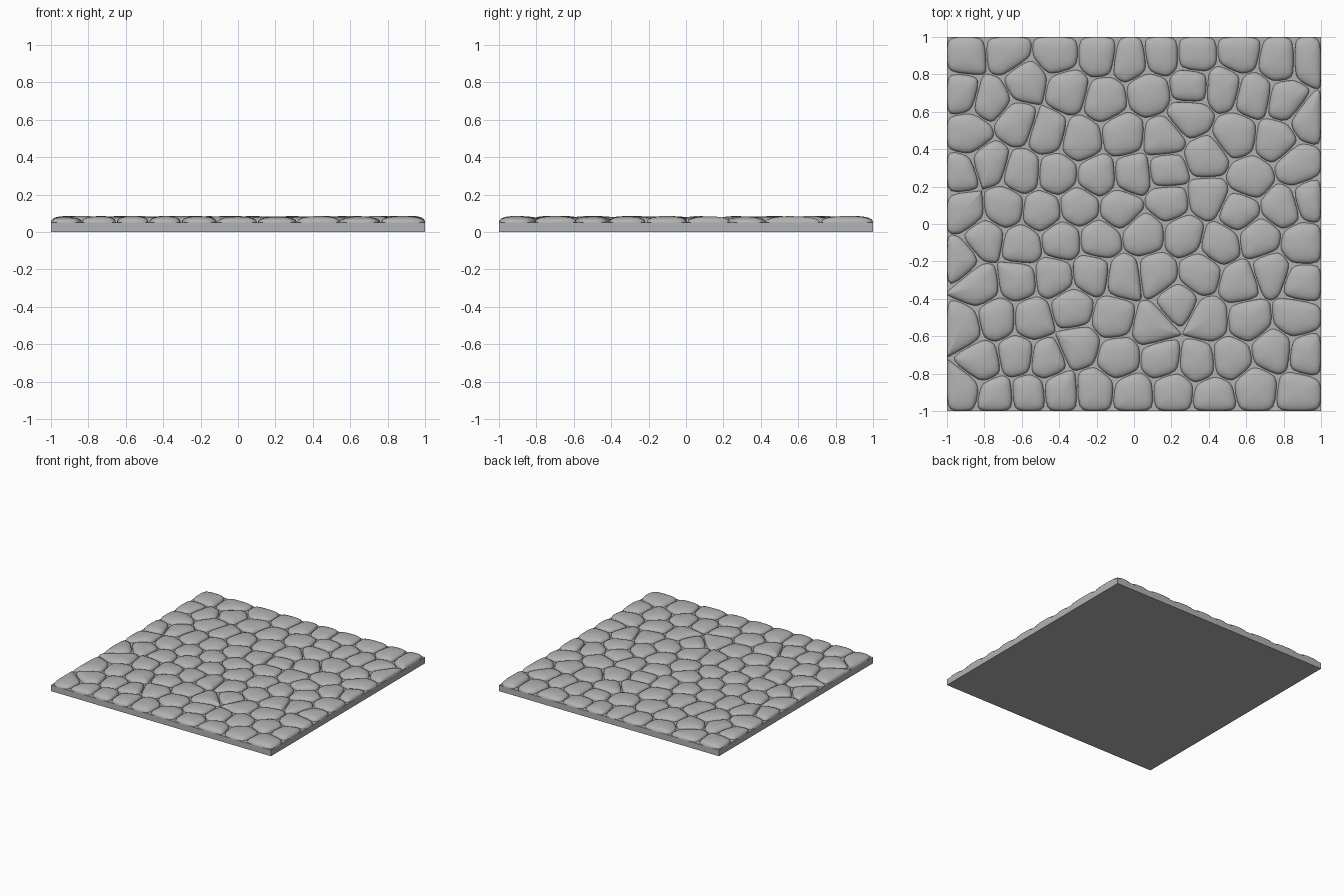
import bpy, bmesh, math, random
from mathutils import Vector

random.seed(7)
cube = bpy.data.objects.get("Cube")
if cube:
    bpy.data.objects.remove(cube, do_unlink=True)

SLAB_TOP = 0.05
GAP = 0.004          # half width of the joint between stones
COUNT = 10           # stones per row

stone_grey = bpy.data.materials.new("stone grey")
stone_grey.use_nodes = True
grey = (0.45, 0.45, 0.45, 1)
stone_grey.diffuse_color = grey
stone_grey.node_tree.nodes["Principled BSDF"].inputs["Base Color"].default_value = grey


def make_object(name, bm):
    mesh = bpy.data.meshes.new(name)
    bmesh.ops.recalc_face_normals(bm, faces=bm.faces)
    bm.to_mesh(mesh)
    bm.free()
    mesh.materials.append(stone_grey)
    obj = bpy.data.objects.new(name, mesh)
    bpy.context.collection.objects.link(obj)
    return obj


def clip(poly, point, normal):
    """Keep the part of a convex polygon behind a line."""
    out = []
    for a, b in zip(poly, poly[1:] + poly[:1]):
        da, db = (a - point).dot(normal), (b - point).dot(normal)
        if da <= 0:
            out.append(a)
        if da * db < 0:
            out.append(a.lerp(b, da / (da - db)))
    return out


def cell(i, seeds, gap):
    """Area nearest to one seed, inside the square."""
    poly = [Vector(c) for c in ((-1, -1), (1, -1), (1, 1), (-1, 1))]
    for j, other in enumerate(seeds):
        offset = other - seeds[i]
        if j != i and offset.length < 0.8:
            n = offset.normalized()
            poly = clip(poly, (seeds[i] + other) / 2 - n * gap, n)
    return poly


def centroid(poly):
    total, area = Vector((0, 0)), 0
    for a, b in zip(poly, poly[1:] + poly[:1]):
        cross = a.x * b.y - b.x * a.y
        total += (a + b) * cross
        area += cross
    return total / (3 * area)


def round_corners(poly, cut):
    out = []
    for a, b in zip(poly, poly[1:] + poly[:1]):
        out += [a.lerp(b, cut), a.lerp(b, 1 - cut)]
    return out


# Base slab
bm = bmesh.new()
bmesh.ops.create_cube(bm, size=1)
for v in bm.verts:
    v.co = (v.co.x * 2, v.co.y * 2, (v.co.z + 0.5) * SLAB_TOP)
make_object("base_slab", bm)

# Stone layout: a scattered grid, evened out
step = 2 / COUNT
seeds = []
for row in range(COUNT):
    for col in range(COUNT):
        shift = 0.25 if row % 2 else -0.25
        x = -1 + (col + 0.5 + shift + random.uniform(-0.42, 0.42)) * step
        y = -1 + (row + 0.5 + random.uniform(-0.42, 0.42)) * step
        seeds.append(Vector((max(-0.95, min(0.95, x)), y)))
for _ in range(2):
    seeds = [centroid(cell(i, seeds, 0)) for i in range(len(seeds))]

# Domed stones: rounded outlines stacked up to a crown
ANGLES = [0, 14, 28, 42, 56, 72]
bm = bmesh.new()
for i in range(len(seeds)):
    outline = cell(i, seeds, GAP)
    mid = centroid(outline)
    outline = round_corners(round_corners(outline, 0.17), 0.25)
    height = random.uniform(0.031, 0.036)
    rings = []
    for degrees in ANGLES:
        a = math.radians(degrees)
        scale, z = math.cos(a), SLAB_TOP + height * math.sin(a) ** 0.75
        rings.append([bm.verts.new((*mid.lerp(p, scale), z)) for p in outline])
    crown = bm.verts.new((*mid, SLAB_TOP + height))
    n = len(outline)
    for k in range(n):
        m = (k + 1) % n
        for low, high in zip(rings, rings[1:]):
            bm.faces.new((low[k], low[m], high[m], high[k]))
        bm.faces.new((rings[-1][k], rings[-1][m], crown))
for f in bm.faces:
    f.smooth = True
make_object("cobblestones", bm)
